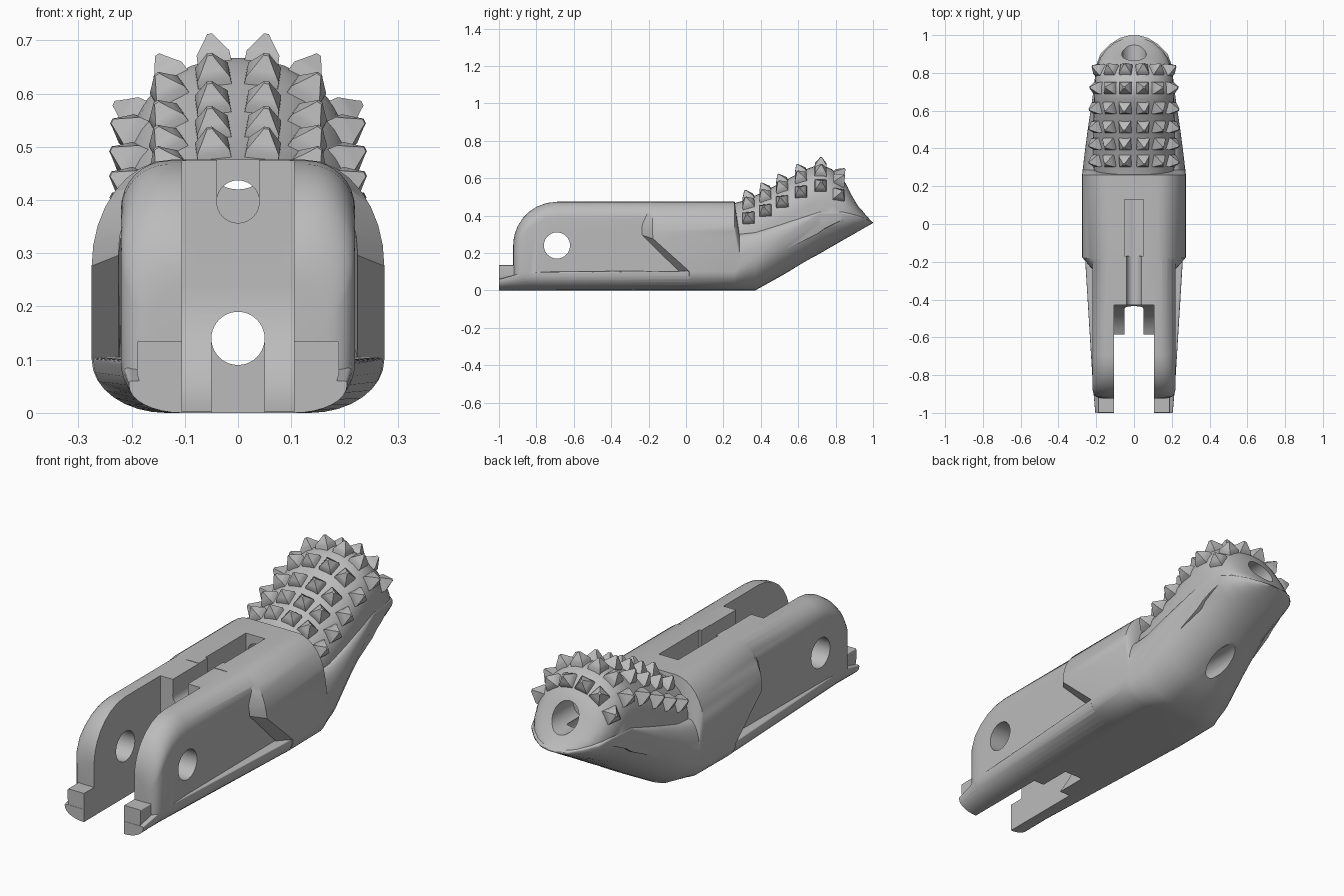
import bpy, bmesh, math
from mathutils import Vector, Matrix

cube = bpy.data.objects.get("Cube")
if cube:
    bpy.data.objects.remove(cube)

grey = bpy.data.materials.new("plain grey")
grey.use_nodes = True
grey.diffuse_color = (0.5, 0.5, 0.5, 1)
grey.node_tree.nodes["Principled BSDF"].inputs["Base Color"].default_value = (0.5, 0.5, 0.5, 1)


def finish(name, bm):
    bmesh.ops.recalc_face_normals(bm, faces=bm.faces)
    mesh = bpy.data.meshes.new(name)
    bm.to_mesh(mesh)
    bm.free()
    ob = bpy.data.objects.new(name, mesh)
    bpy.context.collection.objects.link(ob)
    mesh.materials.append(grey)
    return ob


def skin(bm, rings):
    """Join equal rings of points into a closed tube."""
    loops = [[bm.verts.new(p) for p in ring] for ring in rings]
    n = len(loops[0])
    for a, b in zip(loops, loops[1:]):
        for i in range(n):
            j = (i + 1) % n
            bm.faces.new((a[i], a[j], b[j], b[i]))
    bm.faces.new(loops[0])
    bm.faces.new(loops[-1])


def section(y, hw, z0, z1, rxt, rzt, rxb, rzb, steps=8):
    """Rounded rectangle across y: half width, bottom, top, corner radii."""
    pts = []
    for k, (sx, top) in enumerate(((1, 1), (-1, 1), (-1, 0), (1, 0))):
        rx, rz = (rxt, rzt) if top else (rxb, rzb)
        cx, cz = sx * (hw - rx), (z1 - rz if top else z0 + rz)
        for i in range(steps + 1):
            a = math.pi / 2 * (k + i / steps)
            pts.append(Vector((cx + rx * math.cos(a), y, cz + rz * math.sin(a))))
    return pts


def loft(name, rows, slant=False):
    rings = [section(*r) for r in rows]
    if slant:  # lean the front shoulder back towards the base
        for p in (p for ring in rings[:2] for p in ring):
            p.y += 0.2 * min(1, max(0, (0.28 - p.z) / 0.18))
    bm = bmesh.new()
    skin(bm, rings)
    return finish(name, bm)


def prism(name, profile, half):
    """Side profile (y, z) extruded across x."""
    bm = bmesh.new()
    skin(bm, [[(x, y, z) for y, z in profile] for x in (-half, half)])
    return finish(name, bm)


def box(name, half, y0, y1, z0, z1):
    return prism(name, [(y0, z0), (y1, z0), (y1, z1), (y0, z1)], half)


def rod(name, r, start, end):
    """Round cutter between two points."""
    a, b = Vector(start), Vector(end)
    bm = bmesh.new()
    turn = (b - a).to_track_quat('Z', 'Y').to_matrix().to_4x4()
    bmesh.ops.create_cone(bm, cap_ends=True, segments=40, radius1=r, radius2=r,
                          depth=(b - a).length,
                          matrix=Matrix.Translation((a + b) / 2) @ turn)
    return finish(name, bm)


def combine(target, other, operation):
    mod = target.modifiers.new(other.name, 'BOOLEAN')
    mod.operation, mod.solver, mod.object = operation, 'EXACT', other
    bpy.context.view_layer.objects.active = target
    bpy.ops.object.modifier_apply(modifier=mod.name)
    bpy.data.objects.remove(other)


def smooth(ob, angle):
    bpy.ops.object.select_all(action='DESELECT')
    ob.select_set(True)
    bpy.context.view_layer.objects.active = ob
    bpy.ops.object.shade_smooth_by_angle(angle=math.radians(angle))


# Main body, with the shoulder in front and the sloping underside behind
body = loft("finger_body", [
    (-.235, .225, .002, .476, .13, .18, .13, .1),
    (-.18, .275, 0, .476, .15, .2, .14, .1),
    (.26, .275, 0, .476, .15, .2, .15, .1),
    (.285, .272, 0, .30, .055, .15, .16, .12),
    (.37, .262, 0, .31, .05, .11, .18, .17),
    (.5, .245, .072, .35, .03, .07, .2, .2),
    (.71, .214, .194, .42, .01, .01, .2, .21),
    (.84, .2, .269, .42, .01, .01, .19, .14),
    (.9, .178, .303, .405, .01, .01, .16, .09),
    (.95, .13, .332, .388, .01, .005, .12, .05),
    (.985, .075, .352, .372, .01, .003, .065, .016),
    (1, .02, .36, .364, .005, .001, .01, .002)], slant=True)

# Rounded knuckle
PIVOT_Y, PIVOT_Z, R = -.69, .24, .234
knuckle_rows = []
for deg in (2, 8, 16, 26, 38, 50, 62, 76, 90):
    a = math.radians(deg)
    hw = .22 - .06 * max(0, 1 - deg / 38) ** 2
    knuckle_rows.append((PIVOT_Y - R * math.cos(a), hw, .004,
                         PIVOT_Z + R * math.sin(a), .09, .09, .09, .09))
knuckle_rows.append((0, .22, .004, .474, .09, .09, .09, .09))
knuckle = loft("knuckle", knuckle_rows)

# Flared base and the stop blocks at its front
base = loft("base", [
    (-1, .205, 0, .06, .005, .004, .1, .052),
    (-.85, .218, 0, .1, .01, .01, .1, .085),
    (.03, .272, 0, .105, .01, .005, .14, .095)])
stop = loft("stop_block", [
    (y, .19, .003, .135, .004, .004, .09, .08) for y in (-.999, -.85)])

# Fingertip pad: y, half width, bottom, top
PAD = [(.2, .2, .1, .45), (.3, .215, .12, .478), (.4, .217, .15, .52), (.5, .217, .2, .572),
       (.6, .215, .25, .625), (.66, .212, .28, .655), (.7, .21, .3, .667), (.74, .208, .33, .665),
       (.78, .205, .35, .648), (.84, .195, .38, .595), (.88, .178, .385, .525),
       (.92, .15, .38, .455), (.96, .105, .37, .405), (.995, .03, .358, .366)]


def pad_round(hw, z0, z1):
    return hw * .95, min(.19, (z1 - z0) * .8)


pad = loft("fingertip_pad", [
    (y, hw, z0, z1, *pad_round(hw, z0, z1), .003, .001) for y, hw, z0, z1 in PAD])

for part in (knuckle, base, stop, pad):
    combine(body, part, 'UNION')

# Hinge slot with a round clearance floor
arc = [(PIVOT_Y + .26 * math.cos(math.radians(d)), PIVOT_Z - .26 * math.sin(math.radians(d)))
       for d in range(0, 68, 6)]
slot = prism("hinge_slot", [(-1.1, -.1), (-1.1, .7), (-.43, .7)] + arc + [(arc[-1][0], -.1)], .105)
cutters = [
    slot,
    rod("pin_hole", .07, (-.5, PIVOT_Y, PIVOT_Z), (.5, PIVOT_Y, PIVOT_Z)),
    # Lower cord tunnel and its open mouth
    box("lower_mouth", .0495, -.72, -.43, -.1, .14),
    rod("lower_tunnel", .05, (0, -.5, .14), (0, 1.1, .14)),
    # Upper cord channel, pocket, tunnel and knot recess
    box("upper_channel", .0395, -.5, .12, .397, .6),
    box("upper_pocket", .05, -.17, .13, .36, .6),
    rod("upper_tunnel", .04, (0, -.5, .397), (0, .85, .397)),
    rod("knot_recess", .065, (0, .75, .485), (0, 1.1, .485))]
for cutter in cutters:
    combine(body, cutter, 'DIFFERENCE')
smooth(body, 32)


# Grip studs in rows over the pad
def pad_point(y, a):
    for p, q in zip(PAD, PAD[1:]):
        if p[0] <= y <= q[0]:
            t = (y - p[0]) / (q[0] - p[0])
            hw, z0, z1 = (u + (v - u) * t for u, v in zip(p[1:], q[1:]))
            rx, rz = pad_round(hw, z0, z1)
            return Vector((hw - rx + rx * math.sin(a) if a > 0 else rx - hw + rx * math.sin(a),
                           y, z1 - rz + rz * math.cos(a)))


bm = bmesh.new()
for y in (.335, .425, .515, .615, .72, .815):
    for deg in (-64, -35, -10, 10, 35, 64):
        a = math.radians(deg)
        centre = pad_point(y, a)
        across = (pad_point(y, a + .05) - pad_point(y, a - .05)).normalized()
        along = pad_point(y + .03, a) - pad_point(y - .03, a)
        normal = across.cross(along).normalized()
        along = normal.cross(across)
        rings = []
        for h, r in ((-.02, .033), (.012, .031), (.026, .021), (.042, .010), (.05, .005)):
            rings.append([centre + normal * h + across * (sx * r) + along * (sy * r)
                          for sx, sy in ((1, 1), (-1, 1), (-1, -1), (1, -1))])
        skin(bm, rings)
studs = finish("grip_studs", bm)
smooth(studs, 50)
